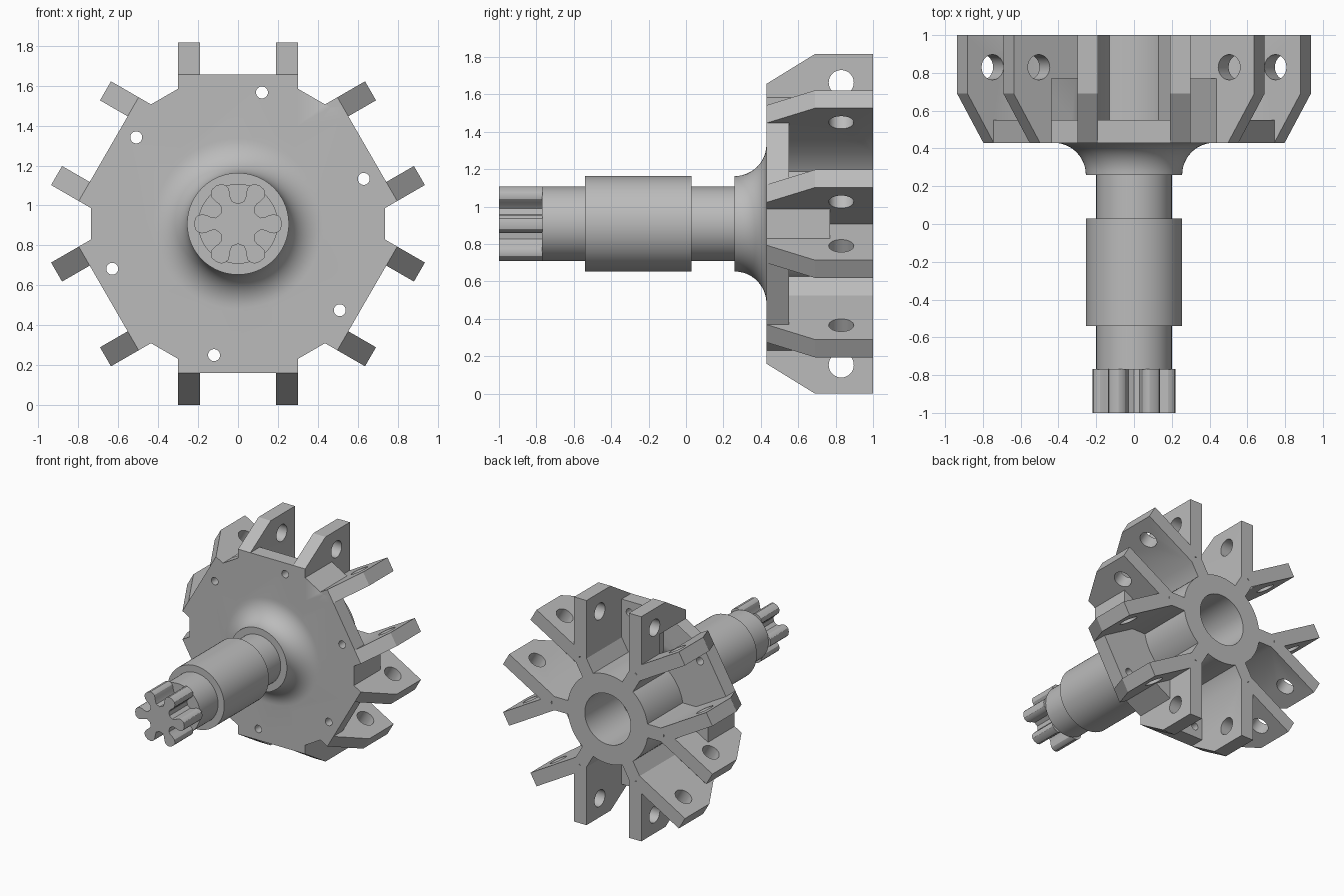
import bpy, bmesh, math
from mathutils import Matrix, Vector

if "Cube" in bpy.data.objects:
    bpy.data.objects.remove(bpy.data.objects["Cube"])

CENTRE = Vector((0, 0, 0.908))
FRONT, BACK = 0.43, 1.0

steel = bpy.data.materials.new("grey_steel")
steel.use_nodes = True
steel.diffuse_color = (0.5, 0.5, 0.5, 1)
steel.node_tree.nodes["Principled BSDF"].inputs["Base Color"].default_value = (0.5, 0.5, 0.5, 1)


def finish(name, bm, angle=0.0):
    """Turn about the shaft axis, raise to the centre and make an object."""
    bmesh.ops.recalc_face_normals(bm, faces=bm.faces)
    bm.transform(Matrix.Translation(CENTRE) @ Matrix.Rotation(angle, 4, 'Y'))
    mesh = bpy.data.meshes.new(name)
    bm.to_mesh(mesh)
    bm.free()
    mesh.materials.append(steel)
    obj = bpy.data.objects.new(name, mesh)
    bpy.context.collection.objects.link(obj)
    return obj


def prism(name, points, offset, angle=0.0):
    """Extrude a flat outline along the offset vector."""
    bm = bmesh.new()
    face = bm.faces.new([bm.verts.new(p) for p in points])
    new = bmesh.ops.extrude_face_region(bm, geom=[face])["geom"]
    bmesh.ops.translate(bm, vec=offset, verts=[v for v in new if isinstance(v, bmesh.types.BMVert)])
    return finish(name, bm, angle)


def slab(name, outline, y0, y1, angle=0.0):
    return prism(name, [(x, y0, z) for x, z in outline], (0, y1 - y0, 0), angle)


def drill(name, radius, length, place, axis, angle):
    bm = bmesh.new()
    bmesh.ops.create_cone(bm, cap_ends=True, segments=32, radius1=radius, radius2=radius, depth=length)
    bm.transform(Matrix.Translation(place) @ Matrix.Rotation(math.pi / 2, 4, axis))
    return finish(name, bm, angle)


def combine(target, tool, operation):
    mod = target.modifiers.new(operation, 'BOOLEAN')
    mod.operation, mod.solver, mod.object = operation, 'EXACT', tool
    bpy.context.view_layer.objects.active = target
    bpy.ops.object.modifier_apply(modifier=mod.name)
    bpy.data.objects.remove(tool)


def turned(x, z, angle):
    c, s = math.cos(angle), math.sin(angle)
    return (x * c + z * s, z * c - x * s)


def smooth(obj):
    bpy.ops.object.select_all(action='DESELECT')
    obj.select_set(True)
    bpy.context.view_layer.objects.active = obj
    bpy.ops.object.shade_smooth_by_angle(angle=math.radians(30))


# Turned shaft, flare, hub and rear bore
flare = [(0.425 - 0.17 * math.cos(t), 0.26 + 0.17 * math.sin(t))
         for t in (i * math.pi / 24 for i in range(13))]
profile = [(0, -0.77), (0.2, -0.77), (0.2, -0.54), (0.255, -0.54), (0.255, 0.03),
           (0.2, 0.03), (0.2, 0.26)] + flare + [(0.425, 0.5), (0.36, 0.5),
           (0.36, BACK), (0.205, BACK), (0.205, 0.45), (0, 0.45)]
bm = bmesh.new()
verts = [bm.verts.new((r, y, 0)) for r, y in profile]
edges = [bm.edges.new(pair) for pair in zip(verts, verts[1:])]
bmesh.ops.spin(bm, geom=verts + edges, cent=(0, 0, 0), axis=(0, 1, 0),
               angle=2 * math.pi, steps=72, use_merge=True)
bmesh.ops.remove_doubles(bm, verts=bm.verts, dist=0.0005)
rotor = finish("rotor_hub_and_shaft", bm)

# Front plate
sixths = [k * math.pi / 3 for k in range(6)]
outline = []
for a in sixths:
    outline += [turned(x, 0.748, a) for x in (-0.245, 0.245)]
    outline += [turned(x, 0.736, a + math.pi / 6) for x in (-0.11, 0.11)]
combine(rotor, slab("front_plate", outline, FRONT, 0.55), 'UNION')

# Stalks, gap blocks and paired fins around the hub
fin = [(FRONT, 0.439), (FRONT, 0.748), (0.69, 0.908), (BACK, 0.908), (BACK, 0.439)]
for a in sixths:
    between = a + math.pi / 6
    for x in (-0.3, 0.19):
        combine(rotor, prism("fin", [(x, y, r) for y, r in fin], (0.11, 0, 0), a), 'UNION')
for a in sixths:
    between = a + math.pi / 6
    stalk = [(-0.055, 0.3), (0.055, 0.3), (0.055, 0.5), (-0.055, 0.5)]
    block = [(-0.03, 0.5), (0.03, 0.5), (0.11, 0.736), (-0.11, 0.736)]
    combine(rotor, slab("stalk", stalk, 0.5, BACK, between), 'UNION')
    combine(rotor, slab("gap_block", block, FRONT, 0.77, between), 'UNION')

# Pin holes through the fins and bolt holes through the plate
for a in sixths:
    combine(rotor, drill("pin_hole", 0.067, 0.66, (0, 0.83, 0.755), 'Y', a), 'DIFFERENCE')
    combine(rotor, drill("bolt_hole", 0.03, 0.4, (0.12, 0.5, 0.658), 'X', a), 'DIFFERENCE')
smooth(rotor)

# Six-lobed drive end
lobe = [(0.03, 0.112), (0.033, 0.135), (0.042, 0.155), (0.048, 0.18), (0.042, 0.2),
        (0.028, 0.214), (0, 0.22)]
half = [(-x, z) for x, z in lobe]
outline = []
for a in sixths:
    outline += [turned(x, z, a + math.pi / 6) for x, z in half + lobe[-2::-1]]
    outline.append(turned(0, 0.1, a + math.pi / 3))
smooth(slab("splined_drive_end", outline, -1.0, -0.768))
